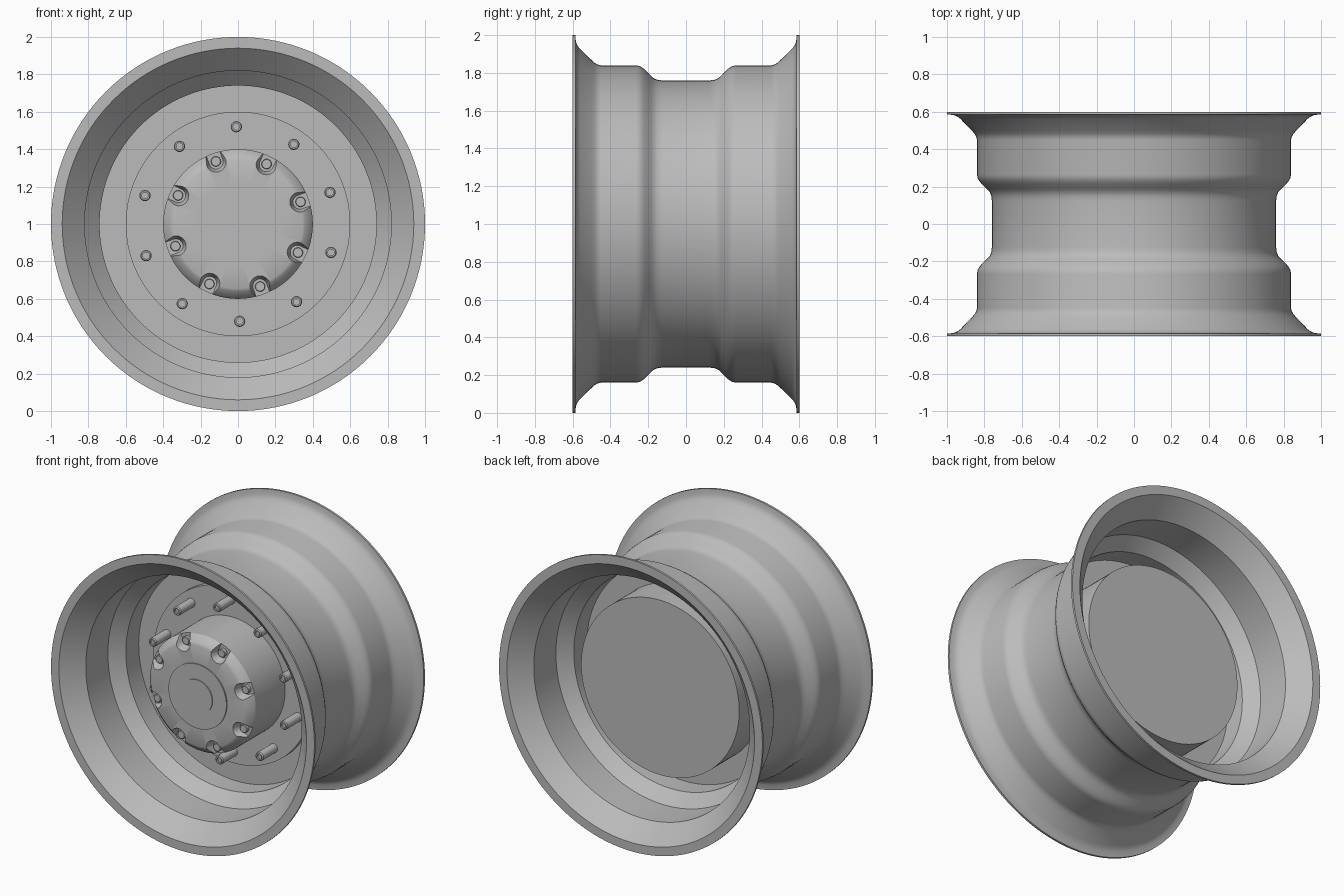
import bpy, bmesh
from math import sin, cos, radians, pi
from mathutils import Matrix, Vector

cube = bpy.data.objects.get("Cube")
if cube:
    bpy.data.objects.remove(cube)

steel = bpy.data.materials.new("steel_grey")
steel.use_nodes = True
GREY = (0.5, 0.5, 0.5, 1)
steel.diffuse_color = GREY
steel.node_tree.nodes["Principled BSDF"].inputs["Base Color"].default_value = GREY

AXLE = Vector((0, 0, 1))


def finish(name, bm):
    bmesh.ops.remove_doubles(bm, verts=bm.verts, dist=1e-5)
    bmesh.ops.recalc_face_normals(bm, faces=bm.faces)
    mesh = bpy.data.meshes.new(name)
    bm.to_mesh(mesh)
    bm.free()
    mesh.materials.append(steel)
    obj = bpy.data.objects.new(name, mesh)
    bpy.context.collection.objects.link(obj)
    return obj


def smooth(obj, angle=30):
    bpy.ops.object.select_all(action='DESELECT')
    obj.select_set(True)
    bpy.context.view_layer.objects.active = obj
    bpy.ops.object.shade_smooth_by_angle(angle=radians(angle))


def lathe(name, profile, steps=128, closed=False, center=AXLE):
    """Spin (radius, y) points round an axis parallel to y."""
    bm = bmesh.new()
    verts = [bm.verts.new(center + Vector((r, y, 0))) for r, y in profile]
    pairs = list(zip(verts, verts[1:]))
    if closed:
        pairs.append((verts[-1], verts[0]))
    edges = [bm.edges.new(p) for p in pairs]
    bmesh.ops.spin(bm, geom=verts + edges, cent=center, axis=(0, 1, 0),
                   angle=2 * pi, steps=steps, use_merge=True)
    return finish(name, bm)


def on_circle(radius, degrees):
    a = radians(degrees)
    return AXLE + Vector((radius * cos(a), 0, radius * sin(a)))


# Rim barrel: half profiles mirrored about y = 0
outer = [(1, .6), (1, .586), (.965, .583), (.945, .575), (.928, .562),
         (.868, .5), (.853, .483), (.844, .468), (.84, .45),
         (.84, .265), (.836, .245), (.826, .228), (.812, .212),
         (.785, .186), (.771, .17), (.763, .15), (.76, .125)]
inner = [(.74, .16), (.82, .24), (.82, .48), (.94, .6)]


def mirror(half):
    return [(r, -y) for r, y in reversed(half)]


smooth(lathe("rim_barrel", outer + mirror(outer) + mirror(inner) + inner, closed=True))

# Wheel disc and the drum behind it
smooth(lathe("wheel_disc", [(.745, .02), (.745, -.02), (0, -.02), (0, .02)], closed=True))
smooth(lathe("brake_drum", [(0, .28), (.6, .28), (.6, -.06), (0, -.06)]))

# Hub with chamfered front and stepped centre cap
hub = lathe("hub", [(0, -.05), (.4, -.05), (.4, -.38), (.393, -.392), (.36, -.425),
                    (.345, -.432), (.22, -.432), (.22, -.44), (.116, -.44),
                    (.116, -.446), (0, -.446)])

# Pockets cut in the hub shoulder, flaring towards the front and outwards
POCKET_ANGLES = [19.5 + 45 * k for k in range(8)]
FLOOR = -.375
bm = bmesh.new()
for angle in POCKET_ANGLES:
    points = []
    for radius in (.352, .48):
        c = on_circle(radius, angle)
        for y, r in ((FLOOR, .038), (FLOOR - .03, .042), (FLOOR - .075, .06)):
            for k in range(24):
                a = 2 * pi * k / 24
                points.append(bm.verts.new(c + Vector((r * cos(a), y, r * sin(a)))))
    hull = bmesh.ops.convex_hull(bm, input=points)
    spare = [v for v in hull["geom_interior"] if isinstance(v, bmesh.types.BMVert)]
    bmesh.ops.delete(bm, geom=spare, context='VERTS')
cutter = finish("pocket_cutter", bm)
cutter.hide_render = True
cut = hub.modifiers.new("pockets", 'BOOLEAN')
cut.operation = 'DIFFERENCE'
cut.solver = 'EXACT'
cut.object = cutter
bpy.context.view_layer.objects.active = hub
bpy.ops.object.modifier_apply(modifier=cut.name)
bpy.data.objects.remove(cutter)
smooth(hub)

# Hub nuts in the pockets
for i, angle in enumerate(POCKET_ANGLES):
    smooth(lathe(f"hub_nut_{i + 1}", [(0, -.36), (.027, -.36), (.027, -.397), (.024, -.4), (0, -.4)],
                 steps=24, center=on_circle(.355, angle)))

# Ring of wheel studs with recessed ends
stud = [(0, -.05), (.03, -.05), (.03, -.213), (.025, -.22), (.017, -.22), (.017, -.208), (0, -.208)]
for i in range(10):
    smooth(lathe(f"wheel_stud_{i + 1}", stud, steps=24, center=on_circle(.52, 19 + 36 * i)))
